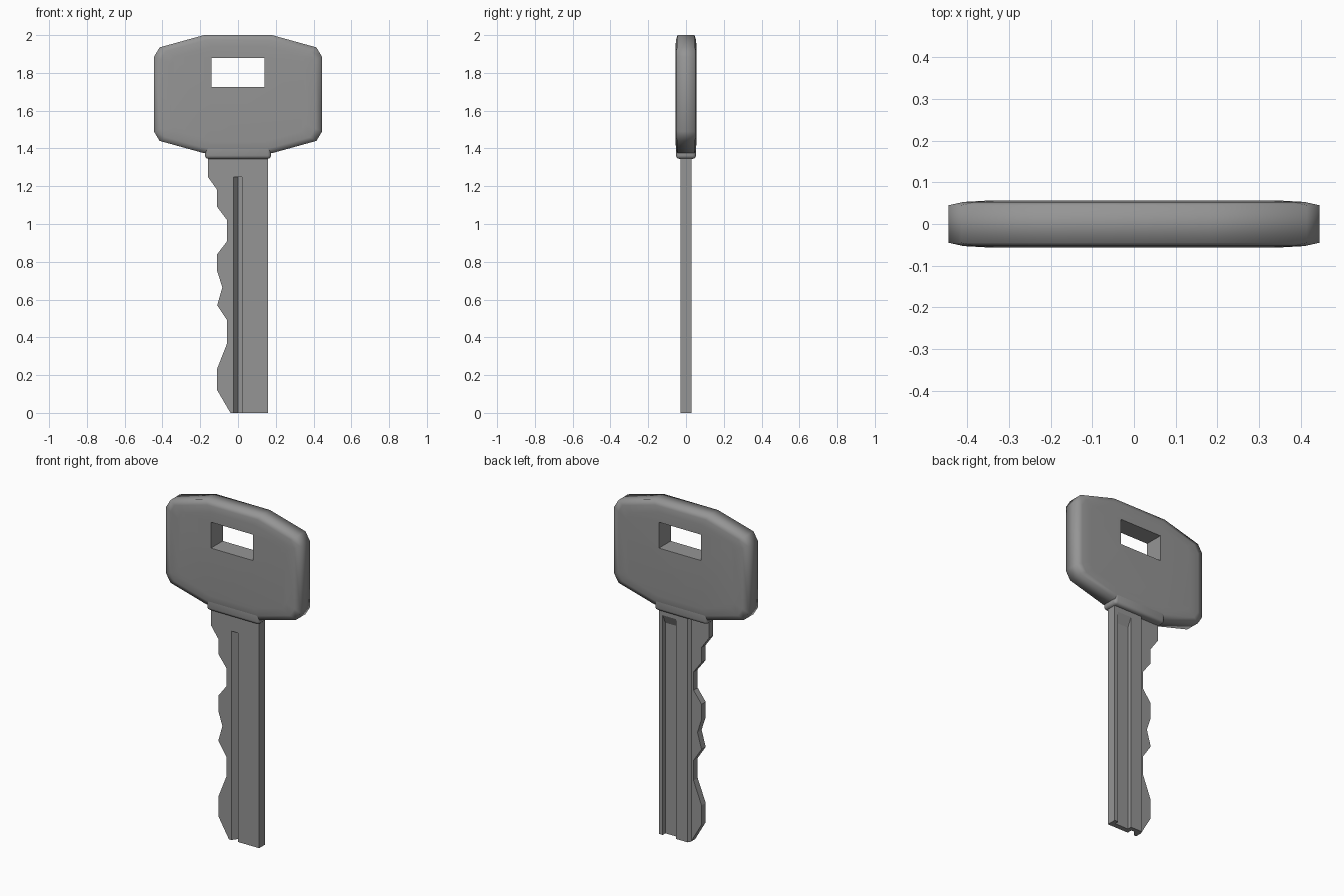
import bpy, bmesh, math

old = bpy.data.objects.get("Cube")
if old:
    bpy.data.objects.remove(old, do_unlink=True)

steel = bpy.data.materials.new("grey steel")
GREY = (0.3, 0.3, 0.3, 1)
steel.diffuse_color = GREY
steel.use_nodes = True
steel.node_tree.nodes["Principled BSDF"].inputs["Base Color"].default_value = GREY


def loft(name, rings):
    """Closed solid through matching rings of 3D points."""
    bm = bmesh.new()
    loops = [[bm.verts.new(p) for p in ring] for ring in rings]
    n = len(loops[0])
    for a, b in zip(loops, loops[1:]):
        for i in range(n):
            j = (i + 1) % n
            bm.faces.new((a[i], a[j], b[j], b[i]))
    bm.faces.new(loops[0])
    bm.faces.new(loops[-1])
    bmesh.ops.recalc_face_normals(bm, faces=bm.faces)
    mesh = bpy.data.meshes.new(name)
    bm.to_mesh(mesh)
    bm.free()
    mesh.materials.append(steel)
    obj = bpy.data.objects.new(name, mesh)
    bpy.context.collection.objects.link(obj)
    return obj


def prism(name, pts, axis, start, end):
    """Extrude a 2D profile along one axis (0=x, 1=y, 2=z)."""
    def place(p, t):
        q = list(p)
        q.insert(axis, t)
        return q
    return loft(name, [[place(p, t) for p in pts] for t in (start, end)])


def box_profile(x0, x1, z0, z1):
    return [(x0, z0), (x1, z0), (x1, z1), (x0, z1)]


def activate(obj):
    bpy.ops.object.select_all(action='DESELECT')
    obj.select_set(True)
    bpy.context.view_layer.objects.active = obj


def cut(obj, cutter):
    activate(obj)
    mod = obj.modifiers.new("cut", 'BOOLEAN')
    mod.operation = 'DIFFERENCE'
    mod.solver = 'EXACT'
    mod.object = cutter
    bpy.ops.object.modifier_apply(modifier=mod.name)
    bpy.data.objects.remove(cutter, do_unlink=True)


def smooth(obj, degrees):
    activate(obj)
    bpy.ops.object.shade_smooth_by_angle(angle=math.radians(degrees))


# Bow: eight-sided grip with softly crowned faces and a slot
half = [(0.18, 2.0), (0.415, 1.935), (0.445, 1.885),
        (0.445, 1.49), (0.415, 1.44), (0.18, 1.375)]
outline = half + [(-x, z) for x, z in reversed(half)]
MID = 1.69
crown = [(0.8, 0.056), (0.92, 0.053), (1.0, 0.045)]
steps = [(s, -y) for s, y in crown] + [(s, y) for s, y in reversed(crown)]
bow = loft("bow", [[(x * s, y, MID + (z - MID) * s) for x, z in outline]
                   for s, y in steps])
cut(bow, prism("slot_cutter", box_profile(-0.14, 0.14, 1.725, 1.88), 1, -0.2, 0.2))
smooth(bow, 80)

# Collar where the blade enters the bow
collar = prism("collar", box_profile(-0.175, 0.175, 1.345, 1.45), 1, -0.053, 0.053)
activate(collar)
bevel = collar.modifiers.new("round", 'BEVEL')
bevel.width = 0.018
bevel.segments = 3
bpy.ops.object.modifier_apply(modifier=bevel.name)
smooth(collar, 40)

# Blade: flat plate with the bitting cut along its right edge
bitting = [(-0.04, 0), (-0.11, 0.12), (-0.11, 0.235), (-0.057, 0.37),
           (-0.057, 0.49), (-0.11, 0.57), (-0.083, 0.665), (-0.11, 0.75),
           (-0.11, 0.84), (-0.057, 0.91), (-0.057, 1.02), (-0.11, 1.09),
           (-0.11, 1.18), (-0.16, 1.25)]
blade = prism("blade", bitting + [(-0.16, 1.37), (0.16, 1.37), (0.16, 0)],
              1, -0.029, 0.028)

# Front groove with one sloping wall
cut(blade, prism("front_groove_cutter",
                 [(-0.025, -0.03), (0, 0.002), (0.02, 0.002), (0.02, -0.06), (-0.025, -0.06)],
                 2, -0.1, 1.25))
# Wide back groove with a ramped upper end
cut(blade, prism("back_groove_cutter",
                 [(0.002, -0.1), (0.002, 1.26), (0.05, 1.36), (0.05, -0.1)],
                 0, 0.045, 0.135))
# Thinned bitting side on the back
cut(blade, prism("back_step_cutter",
                 [(-0.2, 0.01), (-0.045, 0.01), (-0.03, 0.028), (-0.03, 0.06), (-0.2, 0.06)],
                 2, -0.1, 1.5))
smooth(blade, 20)
